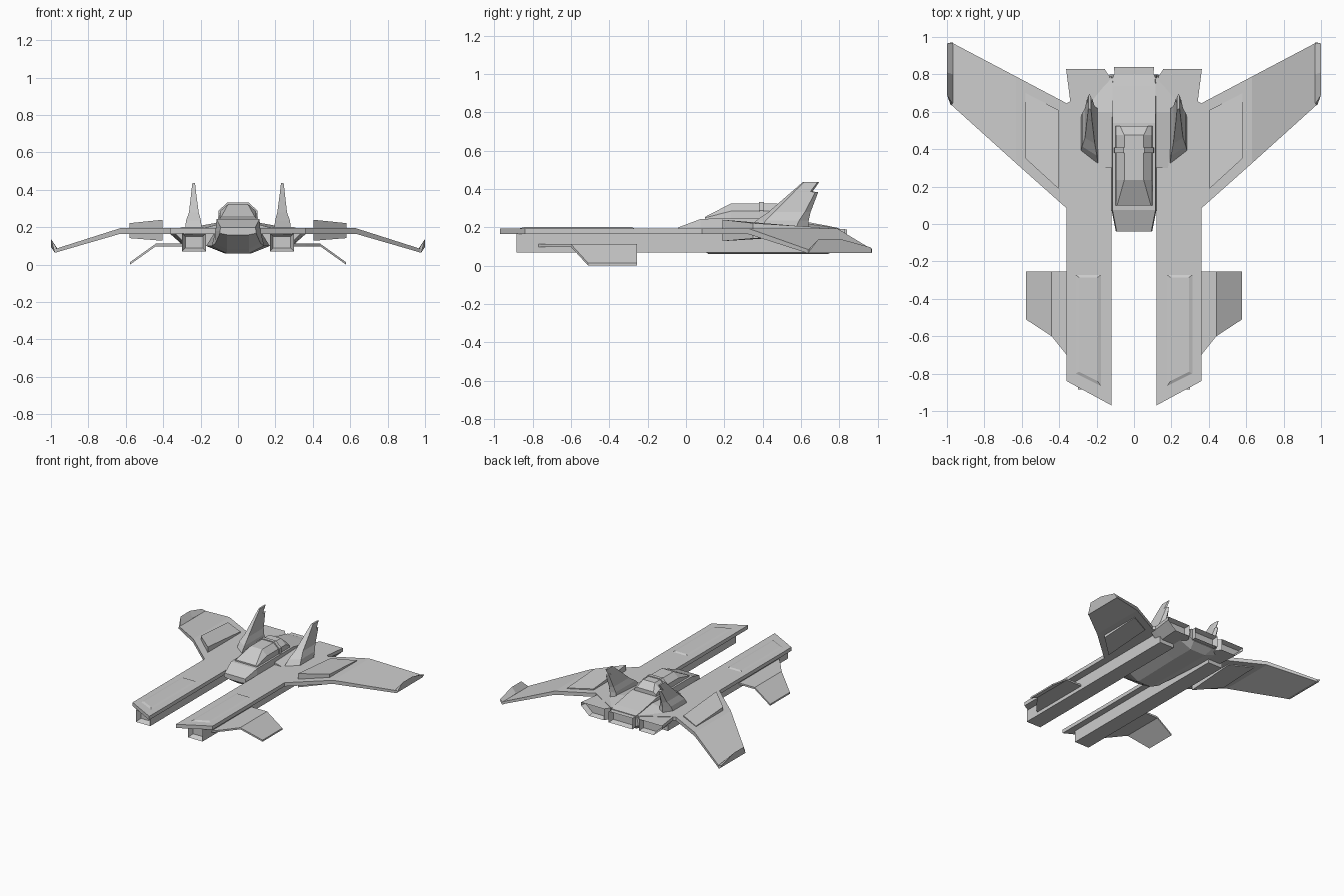
import bpy, bmesh
from mathutils import Vector

if "Cube" in bpy.data.objects:
    bpy.data.objects.remove(bpy.data.objects["Cube"])


def finish(name, bm, mirror, recess=None, depth=0.05, rim=0.012):
    """Turn a bmesh into an object; optionally hollow the face looking along recess."""
    bmesh.ops.recalc_face_normals(bm, faces=bm.faces[:])
    if recess:
        d = Vector(recess)
        faces = [f for f in bm.faces if f.normal.dot(d) > 0.9]
        bmesh.ops.inset_region(bm, faces=faces, thickness=rim, use_even_offset=True)
        verts = {v for f in faces for v in f.verts}
        bmesh.ops.translate(bm, verts=list(verts), vec=-d * depth)
    me = bpy.data.meshes.new(name)
    bm.to_mesh(me)
    bm.free()
    ob = bpy.data.objects.new(name, me)
    bpy.context.collection.objects.link(ob)
    if mirror:
        m = ob.modifiers.new("Mirror", 'MIRROR')
        m.use_mirror_merge = False
    return ob


def loft(name, rings, mirror=False, **kw):
    """Skin rings of equal point count and cap both ends."""
    bm = bmesh.new()
    vs = [[bm.verts.new(p) for p in r] for r in rings]
    n = len(vs[0])
    for a, b in zip(vs, vs[1:]):
        for i in range(n):
            j = (i + 1) % n
            bm.faces.new((a[i], a[j], b[j], b[i]))
    bm.faces.new(vs[0])
    bm.faces.new(vs[-1][::-1])
    return finish(name, bm, mirror, **kw)


def slab(name, outline, z0, z1, mirror=True):
    return loft(name, [[(x, y, z) for x, y in outline] for z in (z0, z1)], mirror)


def span(name, stations, mirror=True):
    """Wing-like surface from stations (x, y_front, y_back, z_low, z_high)."""
    return loft(name, [[(x, f, lo), (x, b, lo), (x, b, hi), (x, f, hi)]
                       for x, f, b, lo, hi in stations], mirror)


def rect(x0, x1, z0, z1, y):
    return [(x0, y, z0), (x1, y, z0), (x1, y, z1), (x0, y, z1)]


# long forward prongs with the hull deck behind them
slab("prong_deck", [(.12, -.97), (.36, -.84), (.36, .645), (.12, .79)], .165, .195)

# raised panel on each prong
loft("prong_panel", [
    [(.175, -.87, .194), (.315, -.80, .194), (.315, -.27, .194), (.175, -.27, .194)],
    [(.195, -.84, .202), (.295, -.79, .202), (.295, -.285, .202), (.195, -.285, .202)]], True)

# square gun tunnels under the prongs, open at the front
loft("prong_tunnel", [rect(.17, .30, .07, .168, -.885), rect(.17, .30, .07, .168, .66)],
     True, recess=(0, -1, 0), depth=.04, rim=.018)

# drooped wings and upturned tips
span("wing", [(.35, .075, .64, .165, .195), (.63, .324, .788, .165, .195),
              (.975, .635, .97, .065, .085)])
loft("wing_tip", [
    [(.968, .635, .065), (.968, .97, .065), (.968, .97, .085), (.968, .80, .09), (.968, .64, .085)],
    [(.98, .635, .065), (.98, .97, .065), (1.0, .965, .095), (1.0, .81, .138), (1.0, .69, .138)]],
    True)

# wedge pods through the wings, fading out toward the back
pod = [(.405, .19), (.58, .35), (.58, .70), (.405, .61)]
loft("wing_pod", [[(x, y, z) for (x, y), z in zip(pod, zs)]
                  for zs in ((.128, .142, .16, .158), (.24, .222, .20, .205))], True)

# bent lower fins on the prongs
span("lower_fin", [(.29, -.78, -.255, .098, .112), (.36, -.70, -.255, .098, .112),
                   (.44, -.60, -.255, .098, .112), (.578, -.51, -.255, .0, .013)])

# central hull with chamfered belly
hull = []
for y, a, zt, b, c, zl, d, zb in [
        (-.04, .092, .20, .097, .097, .168, .06, .16),
        (.075, .115, .243, .12, .12, .115, .06, .085),
        (.12, .115, .245, .12, .14, .10, .06, .06),
        (.54, .115, .245, .12, .17, .10, .07, .06),
        (.74, .115, .208, .12, .17, .10, .07, .06),
        (.80, .11, .195, .12, .13, .12, .09, .10)]:
    half = [(a, zt), (b, .18), (c, zl), (d, zb)]
    hull.append([(x, y, z) for x, z in half] + [(-x, y, z) for x, z in half[::-1]])
loft("hull", hull)

# sloping shoulder between the hull and the deck
loft("hull_shoulder", [
    [(.11, .30, .19), (.20, .30, .19), (.11, .30, .215)],
    [(.11, .60, .19), (.30, .60, .19), (.11, .60, .225)],
    [(.11, .785, .19), (.14, .77, .19), (.11, .785, .197)]], True)


# canopy and its raised band
def arch(y, w, m, t, zm, zt, zb=.235):
    return [(-w, y, zb), (w, y, zb), (m, y, zm), (t, y, zt), (-t, y, zt), (-m, y, zm)]


loft("canopy", [arch(.10, .10, .097, .09, .25, .255),
                arch(.235, .10, .097, .052, .285, .325),
                arch(.475, .10, .097, .052, .285, .325),
                arch(.525, .10, .097, .075, .26, .275)])
loft("canopy_band", [arch(y, .106, .105, .057, .288, .332) for y in (.38, .408)])

# tail fins, lofted upward from a skewed base
loft("tail_fin", [
    [(xi, yf, z), (xo, yf + s, z), (xo, yb - s, z), (.5 * (xi + xo), yb, z), (xi, yb - .02, z)]
    for z, xi, xo, yf, yb, s in [
        (.19, .193, .283, .32, .64, .07), (.235, .198, .278, .365, .64, .05),
        (.28, .21, .262, .43, .65, .03), (.385, .224, .25, .55, .69, .015),
        (.386, .224, .25, .552, .66, .012), (.437, .23, .244, .61, .695, .008)]], True)

# rear nozzles, hollow at the back
loft("center_nozzle", [rect(-.10, .10, .11, .19, .74), rect(-.107, .107, .10, .19, .84)],
     recess=(0, 1, 0), depth=.04, rim=.013)
loft("side_nozzle", [
    [(x0, y, .10), (xm, y, .10), (x1, y, .165), (x1, y, .192), (x0, y, .192)]
    for y, x0, xm, x1 in [(.60, .13, .27, .335), (.65, .13, .28, .34), (.79, .132, .29, .358),
                          (.83, .158, .29, .363)]],
    True, recess=(0, 1, 0), depth=.04, rim=.012)
